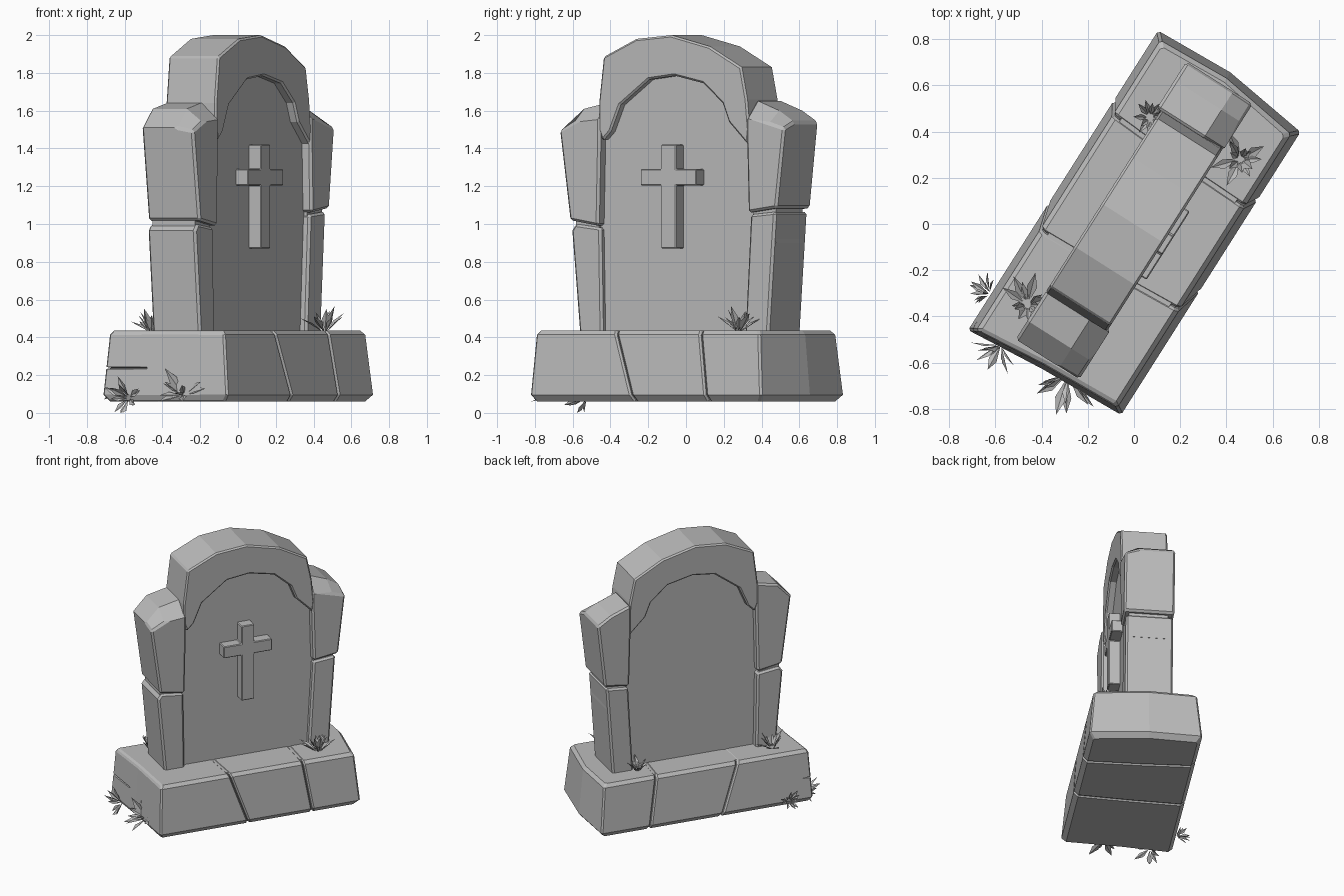
import bpy, bmesh, math, random
from mathutils import Vector

random.seed(4)
if "Cube" in bpy.data.objects:
    bpy.data.objects.remove(bpy.data.objects["Cube"])

TURN = math.radians(57.6)  # the whole stone stands turned about z


def material(name, rgb):
    m = bpy.data.materials.new(name)
    m.use_nodes = True
    m.diffuse_color = (*rgb, 1)
    m.node_tree.nodes["Principled BSDF"].inputs["Base Color"].default_value = (*rgb, 1)
    return m


STONE = material("grey stone", (0.5, 0.5, 0.5))


def finish(name, bm, turn=TURN):
    mesh = bpy.data.meshes.new(name)
    bm.to_mesh(mesh)
    bm.free()
    ob = bpy.data.objects.new(name, mesh)
    bpy.context.collection.objects.link(ob)
    mesh.materials.append(STONE)
    ob.rotation_euler.z = turn
    return ob


def loft(name, rings, bevel=0.0):
    """Closed solid through matching rings, with chamfered sharp edges."""
    bm = bmesh.new()
    loops = [[bm.verts.new(p) for p in ring] for ring in rings]
    n = len(loops[0])
    for a, b in zip(loops, loops[1:]):
        for i in range(n):
            j = (i + 1) % n
            bm.faces.new((a[i], a[j], b[j], b[i]))
    bm.faces.new(loops[0])
    bm.faces.new(loops[-1])
    bmesh.ops.recalc_face_normals(bm, faces=bm.faces)
    if bevel:
        sharp = [e for e in bm.edges if e.calc_face_angle(0) > 0.95]
        bmesh.ops.bevel(bm, geom=sharp, offset=bevel, segments=1,
                        affect='EDGES', clamp_overlap=True)
    return finish(name, bm)


def prism(name, outline, front, back, bevel=0.0):
    return loft(name, [[(u, y, z) for u, z in outline] for y in (front, back)], bevel)


# Plinth: three blocks parted by slanting cracks
LEVELS = [(0.06, 0.03), (0.095, 0.0), (0.415, 0.03), (0.437, 0.05)]  # height, inset
GAP = 0.003


def seam(k, z, inset):
    """Front, middle and back u of a block boundary."""
    t = (z - 0.06) / 0.375
    if k == 0:
        return [u + inset * 0.6 for u in (-0.73, -0.745, -0.775)]
    if k == 3:
        return [u - inset for u in (0.725, 0.78, 0.765)]
    if k == 1:
        u = -0.08 - 0.13 * t
        return [u, u - 0.02, u - 0.03]
    u = 0.38 - 0.06 * t
    return [u, u + 0.01, u + 0.03]


blocks = []
for k in range(3):
    rings = []
    for z, inset in LEVELS:
        ys = (-0.395 + inset, 0.0, 0.36 - inset)
        a = [(u + GAP, y, z) for u, y in zip(seam(k, z, inset), ys)]
        b = [(u - GAP, y, z) for u, y in zip(seam(k + 1, z, inset), ys)]
        rings.append(a + b[::-1])
    blocks.append(loft(f"plinth_block_{k + 1}", rings, 0.01))

# Core that closes the cracks a little way in
loft("plinth_core", [[(-0.62, -0.36 + i, z), (0.64, -0.36 + i, z),
                      (0.64, 0.33 - i, z), (-0.62, 0.33 - i, z)]
                     for z, i in ((0.07, 0.0), (0.434, 0.04))])

# Split in the end of the plinth
cutter = prism("end_split_cutter", [(-0.83, 0.25), (-0.83, 0.225), (-0.70, 0.238)],
               0.10, 0.45)
cutter.hide_render = True
cutter.hide_set(True)
cut = blocks[0].modifiers.new("end_split", 'BOOLEAN')
cut.operation = 'DIFFERENCE'
cut.object = cutter

# Arch over the panel, swept through matching inner and outer points
INNER = [(-0.43, 1.44), (-0.38, 1.49), (-0.32, 1.63), (-0.14, 1.765), (0.02, 1.785),
         (0.20, 1.745), (0.32, 1.64), (0.36, 1.54), (0.48, 1.42)]
OUTER = [(-0.455, 1.50), (-0.455, 1.64), (-0.425, 1.885), (-0.22, 1.98), (0.0, 2.0),
         (0.24, 1.94), (0.44, 1.83), (0.475, 1.66), (0.49, 1.50)]
loft("arch", [[(a, -0.15, b), (c, -0.15, d), (c, 0.165, d), (a, 0.165, b)]
              for (a, b), (c, d) in zip(INNER, OUTER)], 0.01)

# Recessed panel
prism("panel", [(-0.48, 0.42), (-0.50, 1.44)]
      + [(u * 1.08, z + 0.03) for u, z in INNER[1:-1]]
      + [(0.52, 1.44), (0.49, 0.42)], -0.10, 0.11)

# Side pillars, each of two stacked blocks
prism("left_pillar_lower", [(-0.585, 0.42), (-0.635, 0.965), (-0.61, 1.0),
                            (-0.45, 0.98), (-0.44, 0.42)], -0.135, 0.165, 0.013)
prism("right_pillar_lower", [(0.605, 0.42), (0.65, 1.065), (0.49, 1.05),
                             (0.455, 0.42)], -0.14, 0.18, 0.013)


def capped_pillar(name, outline, front, back):
    """Upper block whose top slopes down towards the front."""
    low = [(u, front, z - max(0, z - 1.48) * 0.55) for u, z in outline]
    loft(name, [low] + [[(u, y, z) for u, z in outline] for y in (front + 0.1, back)],
         0.013)


capped_pillar("left_pillar_upper", [(-0.63, 1.02), (-0.695, 1.51), (-0.60, 1.61),
                                    (-0.44, 1.645), (-0.44, 1.44), (-0.45, 0.99)],
              -0.16, 0.165)
capped_pillar("right_pillar_upper", [(0.665, 1.085), (0.715, 1.54), (0.62, 1.60),
                                     (0.475, 1.655), (0.475, 1.43), (0.485, 1.06)],
              -0.155, 0.185)
# Cores inside the joints between the blocks
for side, u in (("left", -0.54), ("right", 0.57)):
    prism(side + "_pillar_core", [(u - 0.075, 0.9), (u + 0.07, 0.9),
                                  (u + 0.07, 1.2), (u - 0.075, 1.2)], -0.12, 0.145)

# Raised cross
w, arm, low, high = 0.047, 0.175, 1.205, 1.29
half = [(w, 0.87), (w, low), (arm, low), (arm, high), (w, high), (w, 1.42)]
prism("cross", half + [(-u, z) for u, z in half[::-1]], -0.175, -0.09, 0.005)


# Grass tufts: fans of folded pointed leaves
def tuft(name, pos, axis, count, length):
    bm = bmesh.new()
    axis = Vector(axis).normalized()
    side = axis.orthogonal().normalized()
    other = axis.cross(side)
    for i in range(count):
        a = math.tau * i / count + random.uniform(-0.25, 0.25)
        lean = random.uniform(0.3, 1.2)
        out = side * math.cos(a) + other * math.sin(a)
        d = axis * math.cos(lean) + out * math.sin(lean)
        across = d.cross(axis).normalized()
        fold = across.cross(d) * 0.008
        size = length * random.uniform(0.65, 1.0)
        root = Vector(pos) + out * 0.012
        mid = root + d * size * 0.55
        tip = root + d * size
        tip.z = max(tip.z, 0.0)
        b, t = bm.verts.new(root), bm.verts.new(tip)
        l = bm.verts.new(mid + across * size * 0.15 + fold)
        r = bm.verts.new(mid - across * size * 0.15 + fold)
        bm.faces.new((b, l, t))
        bm.faces.new((b, t, r))
    finish(name, bm, 0.0)


UP = (0, 0, 1)
tuft("grass_front_ledge", (0.46, 0.28, 0.43), UP, 13, 0.15)
tuft("grass_back_ledge_left", (0.07, 0.46, 0.43), UP, 11, 0.12)
tuft("grass_back_ledge_right", (-0.46, -0.35, 0.43), UP, 14, 0.15)
tuft("grass_end_centre", (-0.29, -0.66, 0.10), (-0.3, -0.7, 0.7), 15, 0.17)
tuft("grass_end_corner", (-0.58, -0.53, 0.08), (-0.5, -0.8, 0.1), 12, 0.14)
tuft("grass_back_foot", (-0.63, -0.30, 0.10), (-0.8, 0.5, 0.4), 11, 0.09)
